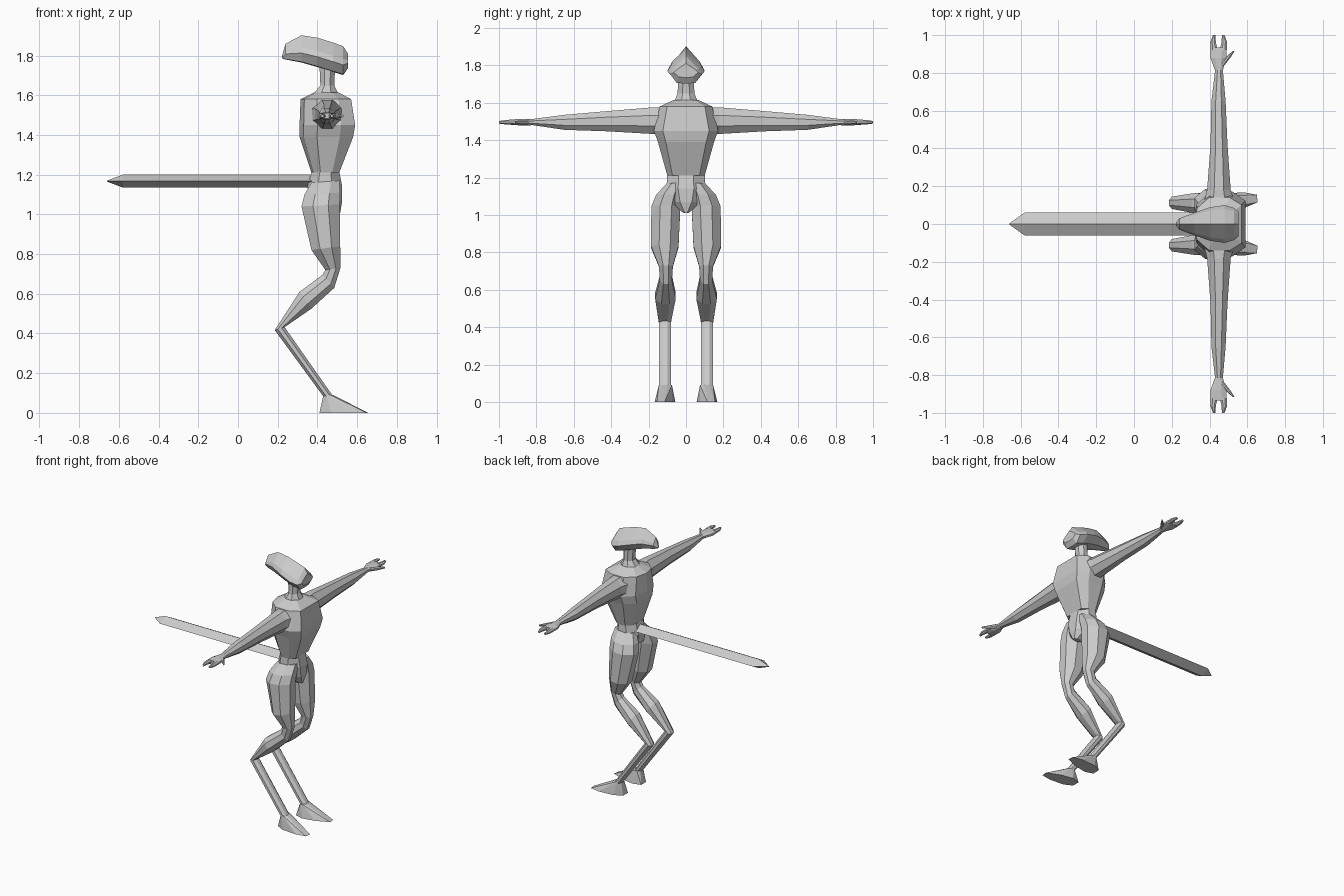
import bpy
import bmesh
from mathutils import Vector

if "Cube" in bpy.data.objects:
    bpy.data.objects.remove(bpy.data.objects["Cube"])

grey = bpy.data.materials.new("plain grey")
grey.use_nodes = True
grey.diffuse_color = (0.6, 0.6, 0.6, 1)
grey.node_tree.nodes["Principled BSDF"].inputs["Base Color"].default_value = (0.6, 0.6, 0.6, 1)

# Cross-sections in unit coordinates: first value is depth, second is width
OCTAGON = [(1, .4), (.4, 1), (-.4, 1), (-1, .4), (-1, -.4), (-.4, -1), (.4, -1), (1, -.4)]
DIAMOND = [(1, 0), (0, 1), (-1, 0), (0, -1)]
CHEST = [(1, .72), (.5, 1), (-.35, 1), (-.85, .6), (-1, 0), (-.85, -.6), (-.35, -1), (.5, -1), (1, -.72)]
HEAD = [(1, 0), (.1, .8), (-.3, 1), (-.95, .58), (-1, 0), (-.95, -.58), (-.3, -1), (.1, -.8)]


def finish(name, bm, mirror=False):
    bmesh.ops.recalc_face_normals(bm, faces=bm.faces)
    mesh = bpy.data.meshes.new(name)
    bm.to_mesh(mesh)
    bm.free()
    mesh.materials.append(grey)
    obj = bpy.data.objects.new(name, mesh)
    bpy.context.collection.objects.link(obj)
    if mirror:
        mod = obj.modifiers.new("mirror", 'MIRROR')
        mod.use_axis = (False, True, False)
        mod.use_mirror_merge = False
    return obj


def ring(low, high, side, section):
    """Section spanning low..high, with half-width vector side."""
    low, high, side = Vector(low), Vector(high), Vector(side)
    mid, half = (low + high) / 2, (high - low) / 2
    return [mid + half * a + side * b for a, b in section]


def loft(name, rings, mirror=False):
    bm = bmesh.new()
    loops = [[bm.verts.new(p) for p in r] for r in rings]
    for a, b in zip(loops, loops[1:]):
        for i in range(len(a)):
            j = (i + 1) % len(a)
            bm.faces.new((a[i], a[j], b[j], b[i]))
    bm.faces.new(loops[0])
    bm.faces.new(loops[-1])
    return finish(name, bm, mirror)


def hull(name, points, mirror=False):
    bm = bmesh.new()
    for p in points:
        bm.verts.new(p)
    bmesh.ops.convex_hull(bm, input=bm.verts)
    bmesh.ops.dissolve_limit(bm, angle_limit=0.02, verts=bm.verts, edges=bm.edges)
    return finish(name, bm, mirror)


def upright(name, stations, section):
    """Stations: height, back x, front x, half width."""
    return loft(name, [ring((b, 0, z), (f, 0, z), (0, w, 0), section)
                       for z, b, f, w in stations])


# Trunk
upright("torso", [(1.21, .37, .51, .10), (1.39, .31, .58, .15), (1.45, .31, .59, .172),
                  (1.58, .315, .57, .14), (1.615, .385, .505, .065)], CHEST)
upright("neck", [(1.6, .375, .51, .065), (1.65, .415, .485, .045), (1.76, .41, .49, .04)], OCTAGON)
upright("pelvis", [(1.215, .37, .51, .10), (1.14, .35, .525, .105),
                   (1.07, .36, .525, .08), (1.01, .46, .515, .015)], OCTAGON)

# Head swept along x: x, bottom z, top z, half width
loft("head", [ring((x, 0, lo), (x, 0, hi), (0, w, 0), HEAD) for x, lo, hi, w in [
    (.222, 1.785, 1.80, .008), (.24, 1.78, 1.86, .03), (.32, 1.765, 1.902, .06),
    (.40, 1.742, 1.89, .088), (.48, 1.717, 1.865, .10), (.53, 1.702, 1.847, .085),
    (.553, 1.735, 1.81, .065)]])

# Blade-like tail: x, bottom z, top z, half width
loft("tail", [ring((x, 0, lo), (x, 0, hi), (0, w, 0), DIAMOND) for x, lo, hi, w in [
    (.40, 1.135, 1.2, .06), (-.58, 1.135, 1.2, .06), (-.66, 1.165, 1.17, .003)]])

# Legs: back x, z, front x, z, inner y, outer y
legs = [(.37, 1.16, .51, 1.17, .01, .105), (.335, 1.10, .515, 1.11, .02, .16),
        (.32, 1.04, .512, 1.05, .03, .185), (.37, .82, .515, .84, .04, .188),
        (.44, .72, .516, .73, .07, .145), (.425, .695, .485, .63, .075, .14),
        (.31, .61, .37, .525, .055, .165), (.185, .417, .235, .432, .08, .145),
        (.432, .08, .478, .085, .08, .145)]
loft("legs", [ring((bx, (i + o) / 2, bz), (fx, (i + o) / 2, fz), (0, (o - i) / 2, 0), OCTAGON)
              for bx, bz, fx, fz, i, o in legs], True)

# Feet
ankle = ring((.43, .11, .09), (.48, .11, .09), (0, .035, 0), OCTAGON)
sole = [(.41, .075), (.41, .13), (.47, .057), (.47, .16), (.56, .075), (.58, .168), (.655, .115), (.65, .155)]
hull("feet", ankle + [(x, y, 0) for x, y in sole], True)


# Arms and hands: y, back x, front x, bottom z, top z
def reach(name, stations, section=OCTAGON):
    return loft(name, [ring((b, y, (lo + hi) / 2), (f, y, (lo + hi) / 2), (0, 0, (hi - lo) / 2), section)
                       for y, b, f, lo, hi in stations], True)


reach("arms", [(.12, .37, .53, 1.43, 1.575), (.18, .387, .512, 1.433, 1.575),
               (.42, .405, .495, 1.447, 1.555), (.65, .41, .485, 1.455, 1.535),
               (.82, .43, .47, 1.48, 1.513)])
reach("palms", [(.81, .43, .47, 1.48, 1.513), (.88, .405, .488, 1.478, 1.514),
                (.935, .405, .492, 1.482, 1.51)])
reach("rear_fingers", [(.92, .405, .443, 1.482, 1.51), (.965, .405, .433, 1.484, 1.508),
                       (1, .418, .432, 1.488, 1.502)])
reach("front_fingers", [(.92, .454, .492, 1.482, 1.51), (.965, .464, .492, 1.484, 1.508),
                        (1, .465, .479, 1.488, 1.502)])
reach("thumbs", [(.835, .45, .475, 1.482, 1.51), (.88, .482, .51, 1.484, 1.506),
                 (.915, .522, .532, 1.49, 1.502)])
